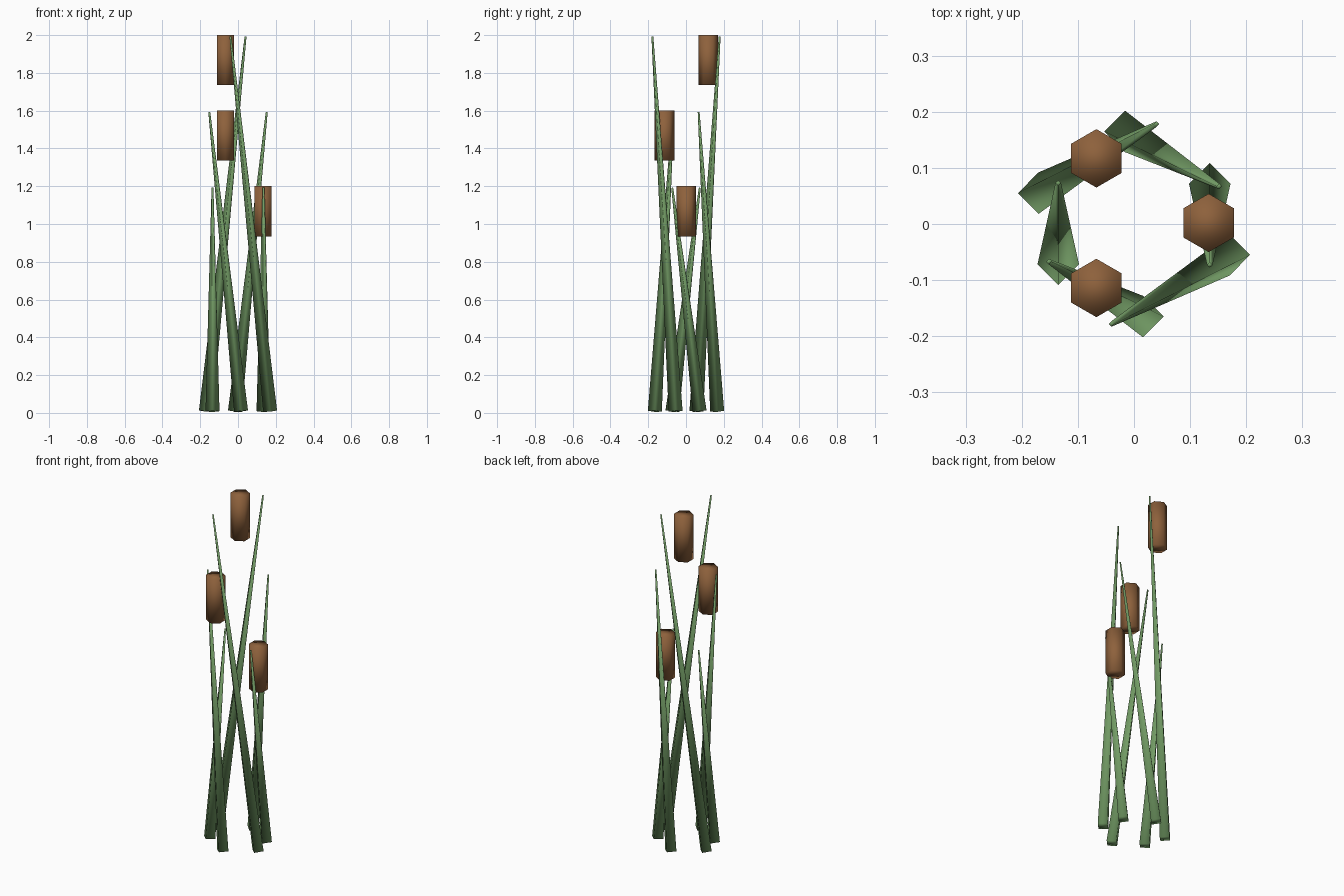
import bpy
from mathutils import Vector, Matrix
from math import pi

if "Cube" in bpy.data.objects:
    bpy.data.objects.remove(bpy.data.objects["Cube"])


def material(name, rgb):
    m = bpy.data.materials.new(name)
    m.diffuse_color = (*rgb, 1)
    m.use_nodes = True
    m.node_tree.nodes["Principled BSDF"].inputs["Base Color"].default_value = m.diffuse_color
    return m


green = material("leaf_green", (0.17, 0.33, 0.13))
brown = material("seed_brown", (0.27, 0.12, 0.045))


def finish(name, mat):
    ob = bpy.context.object
    ob.name = name
    ob.data.materials.append(mat)
    bpy.ops.object.shade_smooth()
    return ob


# Leaves: four-sided tapering stalks, in opposite pairs of three heights
leaves = [((-0.17, 0.055), (0.04, 0.178), 2.0),
          ((-0.016, 0.165), (0.152, 0.067), 1.6),
          ((-0.135, -0.072), (-0.135, 0.073), 1.2)]
for base, tip, height in leaves:
    for side in (1, -1):
        a = Vector((base[0] * side, base[1] * side, 0.009))
        b = Vector((tip[0] * side, tip[1] * side, height - 0.008))
        axis = b - a
        bpy.ops.mesh.primitive_cone_add(vertices=4, radius1=0.037,
                                        radius2=0.005, depth=axis.length)
        ob = finish("leaf", green)
        turn = Vector((0, 0, 1)).rotation_difference(axis)
        ob.matrix_world = Matrix.LocRotScale((a + b) / 2, turn, None)

# Seed heads: hexagonal prisms, one at each leaf height
heads = [(-0.067, 0.117, 2.0), (-0.067, -0.114, 1.6), (0.133, 0.002, 1.2)]
for x, y, top in heads:
    bpy.ops.mesh.primitive_cylinder_add(vertices=6, radius=0.052, depth=0.265,
                                        location=(x, y, top - 0.1325))
    finish("seed_head", brown)
